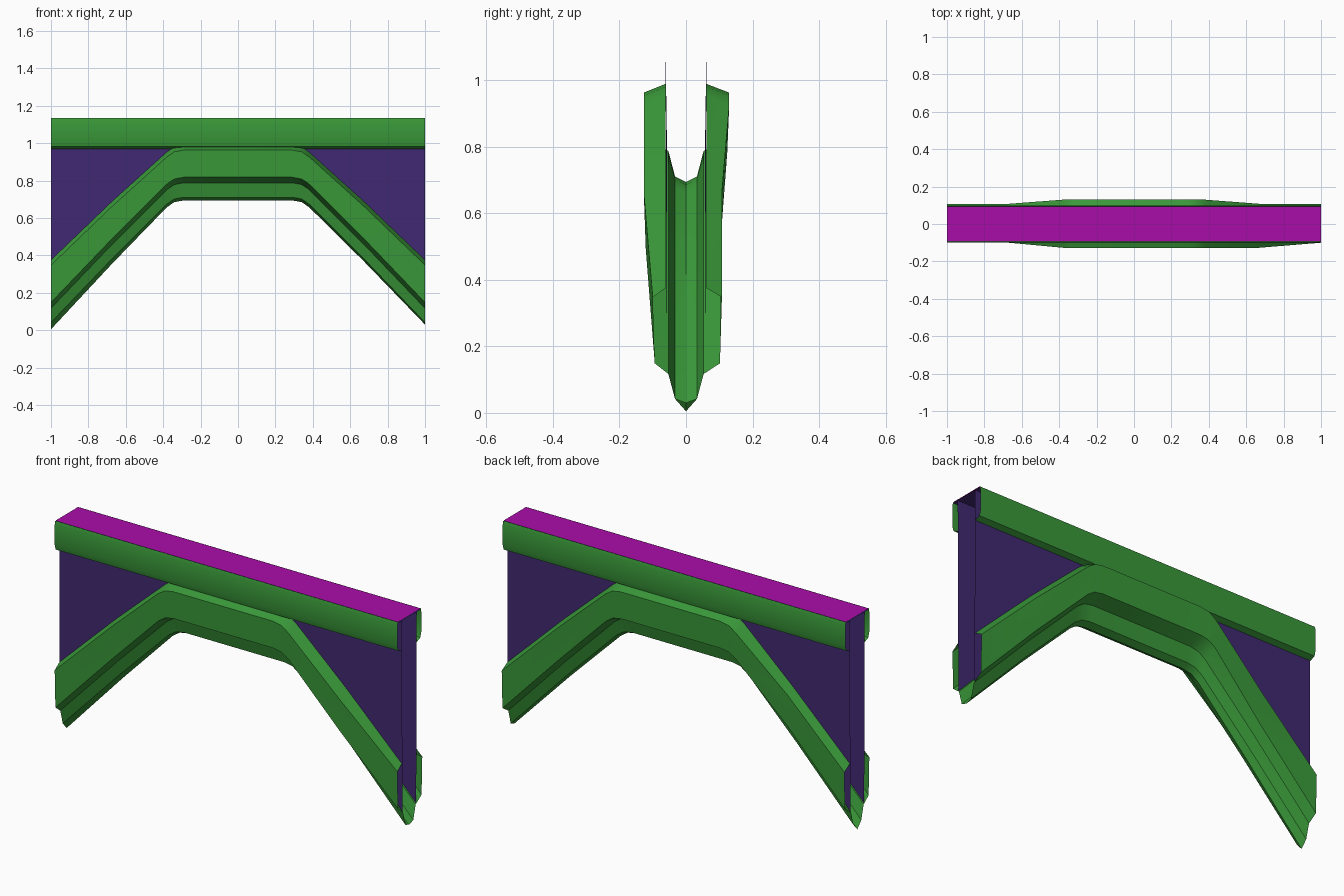
import bpy
import bmesh

cube = bpy.data.objects.get("Cube")
if cube:
    bpy.data.objects.remove(cube, do_unlink=True)


def make_material(name, colour):
    material = bpy.data.materials.new(name)
    material.use_nodes = True
    material.diffuse_color = (*colour, 1)
    shader = next(n for n in material.node_tree.nodes if n.type == "BSDF_PRINCIPLED")
    shader.inputs["Base Color"].default_value = (*colour, 1)
    shader.inputs["Roughness"].default_value = 0.8
    return material


green = make_material("leaf green", (0.042, 0.32, 0.042))
purple = make_material("dark purple", (0.052, 0.022, 0.17))
magenta = make_material("magenta", (0.4, 0.004, 0.4))


def loft(name, rings, material, flip=False):
    """Skin open cross-sections of equal length into one sheet."""
    bm = bmesh.new()
    rows = [[bm.verts.new(point) for point in ring] for ring in rings]
    for a, b in zip(rows, rows[1:]):
        for i in range(len(a) - 1):
            quad = [a[i], b[i], b[i + 1], a[i + 1]]
            bm.faces.new(quad[::-1] if flip else quad)
    mesh = bpy.data.meshes.new(name)
    bm.to_mesh(mesh)
    bm.free()
    mesh.materials.append(material)
    obj = bpy.data.objects.new(name, mesh)
    bpy.context.collection.objects.link(obj)
    bpy.ops.object.select_all(action="DESELECT")
    obj.select_set(True)
    bpy.context.view_layer.objects.active = obj
    bpy.ops.object.shade_smooth_by_angle(angle=0.5)
    return obj


# Arch spine: (x, height, blend from end section to middle section)
half = [(-1, 0.042, 0), (-0.67, 0.386, 0.5), (-0.38, 0.675, 1),
        (-0.34, 0.702, 1), (-0.29, 0.711, 1)]
spine = half + [(-x, z, t) for x, z, t in reversed(half)]

# Heights above the spine: lip, shoulder, lower edge, step, keel side
end_section = (0.333, 0.306, 0.107, 0.075, 0)
mid_section = (0.278, 0.252, 0.107, 0.077, 0)


def front_width(x):
    if x > 0:
        return 0.127 - 0.027 * max(0, x - 0.67) / 0.33
    return 0.127 if x > -0.5 else 0.1


def back_width(x):
    return 0.13 if abs(x) < 0.5 else 0.108


def arch_ring(x, z, blend):
    heights = [z + a + (b - a) * blend for a, b in zip(end_section, mid_section)]

    def side(sign, width):
        depths = (0.062, width, width - 0.006, 0.053, 0.033)
        return [(x, sign * y, h) for y, h in zip(depths, heights)]

    keel = z - 0.017 - (1 - blend) * (0.02 if x < 0 else -0.005)
    return side(-1, front_width(x)) + [(x, 0, keel)] + side(1, back_width(x))[::-1]


# Swept open trough that forms the arch
loft("arch_trough", [arch_ring(*station) for station in spine], green, flip=True)

# Thin web panels between the trough and the beam, and beam side rails
rail = [(0.095, 1.135), (0.1, 1.115), (0.1, 1.01), (0.092, 0.982), (0.063, 0.97)]
for label, sign in (("front", -1), ("back", 1)):
    loft(label + "_web_panel",
         [[(x, sign * 0.062, 1.13), (x, sign * 0.057, z + 0.08)] for x, z, t in spine],
         purple, flip=sign < 0)
    loft(label + "_beam_rail",
         [[(x, sign * y, z) for y, z in rail] for x in (-1, 1)],
         green, flip=sign < 0)

# Beam deck and its lining
for name, z, material in (("beam_deck", 1.135, magenta), ("beam_lining", 1.13, purple)):
    loft(name, [[(x, -0.094, z), (x, 0.094, z)] for x in (-1, 1)],
         material, flip=False)
